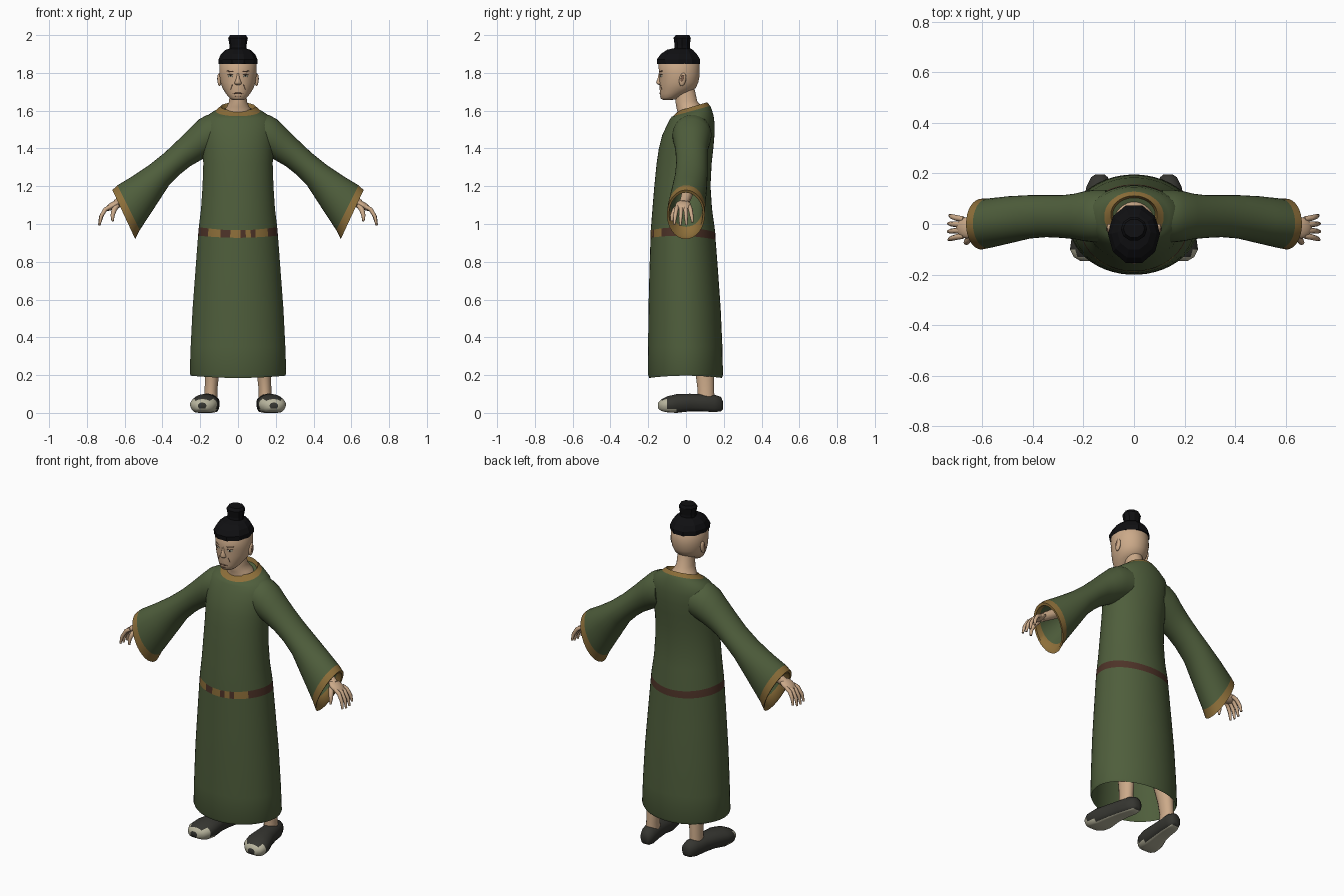
import bpy, bmesh
from math import sin, cos, pi, radians
from mathutils import Vector, Matrix
from mathutils.bvhtree import BVHTree


def material(name, r, g, b):
    m = bpy.data.materials.new(name)
    m.diffuse_color = (r, g, b, 1)
    return m


GREEN = material("robe green", 0.078, 0.112, 0.045)
GOLD = material("trim gold", 0.27, 0.16, 0.042)
BROWN = material("belt brown", 0.075, 0.033, 0.021)
SKIN = material("skin", 0.60, 0.40, 0.25)
LINE = material("skin line", 0.20, 0.11, 0.07)
BLACK = material("hair black", 0.005, 0.005, 0.006)
DARK = material("shoe dark", 0.036, 0.036, 0.030)
CREAM = material("shoe cream", 0.48, 0.46, 0.34)


def finish(name, bm, mats, smooth=True, angle=45):
    bmesh.ops.recalc_face_normals(bm, faces=bm.faces)
    me = bpy.data.meshes.new(name)
    bm.to_mesh(me)
    bm.free()
    for m in mats:
        me.materials.append(m)
    ob = bpy.data.objects.new(name, me)
    bpy.context.collection.objects.link(ob)
    if smooth:
        bpy.ops.object.select_all(action='DESELECT')
        ob.select_set(True)
        bpy.context.view_layer.objects.active = ob
        bpy.ops.object.shade_smooth_by_angle(angle=radians(angle))
    return ob


def loft(name, rings, mats, rule=None, smooth=True, angle=45):
    """Skin a list of point rings, cap both ends, colour by rule(row, centre)."""
    bm = bmesh.new()
    vs = [[bm.verts.new(p) for p in r] for r in rings]
    n = len(vs[0])
    for row in range(len(vs) - 1):
        for i in range(n):
            j = (i + 1) % n
            f = bm.faces.new((vs[row][i], vs[row][j], vs[row + 1][j], vs[row + 1][i]))
            if rule:
                f.material_index = rule(row, f.calc_center_median())
    bm.faces.new(vs[0])
    bm.faces.new(vs[-1])
    return finish(name, bm, mats, smooth, angle)


def level(z, rx, yf, yb, tilt=0, lift=0, n=48, x0=0):
    """Horizontal oval; tilt raises the back, lift raises the sides."""
    pts = []
    for i in range(n):
        a = 2 * pi * (i + 0.5) / n
        s, c = sin(a), -cos(a)
        pts.append(Vector((x0 + rx * s, (yf + yb) / 2 + c * (yb - yf) / 2,
                           z + tilt * c / 2 + lift * s * s)))
    return pts


def tube(name, path, radii, mat, n=10):
    path = [Vector(p) for p in path]
    rings = []
    for i, p in enumerate(path):
        d = (path[min(i + 1, len(path) - 1)] - path[max(i - 1, 0)]).normalized()
        u = d.cross(Vector((0, 1, 0.01))).normalized()
        v = d.cross(u)
        rings.append([p + radii[i] * (u * cos(2 * pi * k / n) + v * sin(2 * pi * k / n))
                      for k in range(n)])
    return loft(name, rings, [mat], angle=60)


def blob(name, mat, matrix):
    bm = bmesh.new()
    bmesh.ops.create_uvsphere(bm, u_segments=16, v_segments=10, radius=1, matrix=matrix)
    return finish(name, bm, [mat], angle=60)


# Robe body with inner wall, belt row and collar rows
robe = [level(*r) for r in [
    (0.90, 0.19, -0.17, 0.14), (0.22, 0.245, -0.190, 0.185),
    (0.185, 0.250, -0.195, 0.190, 0, 0.012), (0.20, 0.256, -0.201, 0.196, 0, 0.01),
    (0.35, 0.251, -0.201, 0.193), (0.55, 0.241, -0.199, 0.184), (0.75, 0.226, -0.194, 0.170),
    (0.922, 0.212, -0.188, 0.157, -0.01, 0.015), (0.962, 0.208, -0.187, 0.155, -0.01, 0.02),
    (1.08, 0.196, -0.178, 0.138), (1.2, 0.188, -0.168, 0.130), (1.32, 0.184, -0.156, 0.136),
    (1.40, 0.188, -0.144, 0.145), (1.47, 0.192, -0.126, 0.151), (1.525, 0.190, -0.103, 0.152, 0.01),
    (1.565, 0.175, -0.085, 0.146, 0.02), (1.588, 0.140, -0.076, 0.136, 0.04),
    (1.598, 0.118, -0.070, 0.128, 0.055), (1.622, 0.092, -0.038, 0.112, 0.045),
    (1.60, 0.084, -0.030, 0.104, 0.04)]]


def robe_rule(row, c):
    if row == 7:
        gold = c.y < 0 and (-0.045 < c.x < 0.012 or 0.03 < c.x < 0.065 or 0.10 < abs(c.x) < 0.16)
        return 1 if gold else 2
    return 1 if row >= 17 else 0


loft("robe_body", robe, [GREEN, GOLD, BROWN], robe_rule, angle=50)


# Sleeve ring from a top point, a bottom point and front and back depth
def sleeve_ring(tx, tz, bx, bz, yf, yb, s, n=32):
    t, b = Vector((tx, 0, tz)), Vector((bx, 0, bz))
    mid, half = (t + b) / 2, (t - b) / 2
    pts = []
    for i in range(n):
        a = 2 * pi * i / n
        p = mid + half * cos(a)
        pts.append(Vector((s * p.x, (yf + yb) / 2 + sin(a) * (yb - yf) / 2, p.z)))
    return pts


SLEEVE = [
    (0.12, 1.583, 0.10, 1.38, -0.070, 0.135), (0.165, 1.577, 0.15, 1.362, -0.072, 0.135),
    (0.205, 1.555, 0.185, 1.345, -0.068, 0.130), (0.255, 1.507, 0.215, 1.328, -0.060, 0.120),
    (0.315, 1.447, 0.255, 1.305, -0.055, 0.114), (0.39, 1.376, 0.305, 1.265, -0.052, 0.114),
    (0.47, 1.312, 0.365, 1.205, -0.058, 0.114), (0.56, 1.252, 0.430, 1.105, -0.076, 0.110),
    (0.638, 1.205, 0.520, 0.968, -0.096, 0.101), (0.665, 1.180, 0.544, 0.920, -0.101, 0.100),
    (0.657, 1.166, 0.548, 0.935, -0.090, 0.089), (0.630, 1.178, 0.525, 0.985, -0.083, 0.087),
    (0.46, 1.295, 0.370, 1.215, -0.045, 0.10)]

# Shoe sections: distance along, half width, low z, high z
SHOE = [(0.196, 0.018, 0.02, 0.06), (0.185, 0.034, 0.008, 0.085), (0.15, 0.046, 0.004, 0.097),
        (0.09, 0.050, 0.008, 0.100), (0.02, 0.057, 0.008, 0.102), (-0.05, 0.073, 0.0, 0.100),
        (-0.10, 0.072, 0.003, 0.088), (-0.13, 0.053, 0.010, 0.073), (-0.147, 0.022, 0.022, 0.055)]


def shoe_ring(y, hw, lo, hi, s, n=20):
    xc = 0.135 + (0.195 - y) * 0.16
    pts = []
    for i in range(n):
        a = 2 * pi * (i + 0.5) / n
        k = sin(a)
        up = max(k, -0.75) / (1 if k > 0 else 0.75)
        pts.append(Vector((s * (xc + hw * cos(a)), y, (lo + hi) / 2 + (hi - lo) / 2 * up)))
    return pts


for s, side in ((1, "left"), (-1, "right")):
    loft(side + "_sleeve", [sleeve_ring(*r, s) for r in SLEEVE], [GREEN, GOLD],
         lambda row, c: 1 if 8 <= row <= 10 else 0, angle=60)
    # Arm and hand
    tube(side + "_arm", [(s * 0.44, 0.02, 1.24), (s * 0.56, 0.005, 1.155), (s * 0.645, -0.012, 1.105)],
         [0.035, 0.030, 0.024], SKIN)
    blob(side + "_palm", SKIN, Matrix.Translation((s * 0.662, -0.015, 1.098))
         @ Matrix.Rotation(s * radians(30), 4, 'Y') @ Matrix.Diagonal((0.048, 0.042, 0.019, 1)))
    for k in range(4):
        y = -0.047 + 0.022 * k
        out = -0.015 + 0.010 * k
        reach = (0.93, 1, 0.98, 0.82)[k]
        tube(f"{side}_finger_{k + 1}",
             [(s * 0.675, y, 1.092), (s * 0.702, y + out * 0.3, 1.078),
              (s * (0.702 + 0.024 * reach), y + out * 0.7, 1.078 - 0.04 * reach),
              (s * (0.702 + 0.033 * reach), y + out, 1.078 - 0.085 * reach)],
             [0.011, 0.0115, 0.010, 0.006], SKIN, 8)
    tube(side + "_thumb", [(s * 0.640, -0.035, 1.098), (s * 0.656, -0.060, 1.075),
                           (s * 0.664, -0.073, 1.045), (s * 0.664, -0.076, 1.015)],
         [0.014, 0.014, 0.011, 0.006], SKIN, 8)
    # Leg and shoe
    loft(side + "_leg", [level(z, r, yc - 1.3 * r, yc + 1.3 * r, n=16, x0=s * x) for z, r, yc, x in
                         ((0.05, 0.038, 0.105, 0.145), (0.12, 0.034, 0.105, 0.143),
                          (0.2, 0.038, 0.10, 0.138), (0.5, 0.055, 0.05, 0.115), (0.9, 0.065, 0.0, 0.09))], [SKIN])
    loft(side + "_shoe", [shoe_ring(*r, s) for r in SHOE], [DARK, CREAM],
         lambda row, c: 1 if c.z < 0.012 or (row >= 6 and c.z < 0.072) else 0, angle=60)
    # Ear
    ear = Matrix.Translation((s * 0.098, -0.018, 1.765)) @ Matrix.Rotation(radians(-10), 4, 'X')
    blob(side + "_ear", SKIN, ear @ Matrix.Diagonal((0.011, 0.018, 0.036, 1)))
    blob(side + "_ear_hollow", LINE, ear @ Matrix.Translation((s * 0.008, -0.002, 0.004))
         @ Matrix.Diagonal((0.004, 0.009, 0.020, 1)))

# Neck, head and nose
loft("neck", [level(*r, n=24) for r in [
    (1.54, 0.10, -0.05, 0.12), (1.59, 0.084, -0.045, 0.103), (1.62, 0.060, -0.052, 0.085),
    (1.65, 0.047, -0.057, 0.060), (1.74, 0.045, -0.05, 0.04)]], [SKIN])
head = loft("head", [level(*r, n=32) for r in [
    (1.656, 0.022, -0.118, -0.080), (1.660, 0.036, -0.128, -0.052), (1.675, 0.052, -0.134, -0.01, 0.02),
    (1.695, 0.067, -0.138, 0.028, 0.015), (1.72, 0.083, -0.140, 0.052), (1.75, 0.093, -0.141, 0.066),
    (1.79, 0.099, -0.142, 0.073), (1.845, 0.099, -0.147, 0.072), (1.88, 0.08, -0.12, 0.05)]], [SKIN], angle=60)
loft("nose", [level(*r, n=12) for r in [
    (1.800, 0.006, -0.144, -0.12), (1.770, 0.010, -0.151, -0.12), (1.750, 0.018, -0.159, -0.12),
    (1.742, 0.019, -0.155, -0.12), (1.736, 0.012, -0.143, -0.12)]], [SKIN])

# Painted face details laid on the head surface
me = head.data
skin_tree = BVHTree.FromPolygons([v.co for v in me.vertices], [p.vertices for p in me.polygons])


def face_mark(name, mat, x, z, w, h, turn=0, thick=0.002):
    hit = skin_tree.ray_cast(Vector((x, -1, z)), Vector((0, 1, 0)))
    rot = (-hit[1] if hit[1].y < 0 else hit[1]).to_track_quat('Y', 'Z').to_matrix().to_4x4()
    blob(name, mat, Matrix.Translation(hit[0]) @ rot @ Matrix.Rotation(radians(turn), 4, 'Y')
         @ Matrix.Diagonal((w, thick, h, 1)))


for s, side in ((1, "left"), (-1, "right")):
    face_mark(side + "_brow", LINE, s * 0.042, 1.808, 0.023, 0.003, s * -5)
    face_mark(side + "_eye", CREAM, s * 0.040, 1.784, 0.016, 0.006)
    face_mark(side + "_pupil", BLACK, s * 0.039, 1.785, 0.006, 0.006, 0, 0.003)
    face_mark(side + "_eyelid", LINE, s * 0.040, 1.791, 0.018, 0.002, 0, 0.003)
    face_mark(side + "_cheek_line", LINE, s * 0.034, 1.726, 0.0015, 0.016, s * -25)
face_mark("mouth", LINE, 0, 1.692, 0.030, 0.0035)
face_mark("chin_line", LINE, 0, 1.676, 0.016, 0.002)

# Hair cap and topknot
loft("hair_cap", [level(*r, n=10) for r in [
    (1.846, 0.102, -0.158, 0.080), (1.872, 0.103, -0.160, 0.080), (1.900, 0.090, -0.138, 0.062),
    (1.922, 0.066, -0.105, 0.040), (1.932, 0.035, -0.06, 0.02)]], [BLACK], smooth=False)
loft("topknot", [level(*r, n=10) for r in [
    (1.91, 0.046, -0.064, 0.024), (1.945, 0.045, -0.062, 0.022), (1.985, 0.052, -0.068, 0.028),
    (2.0, 0.042, -0.056, 0.020)]], [BLACK], smooth=False)
